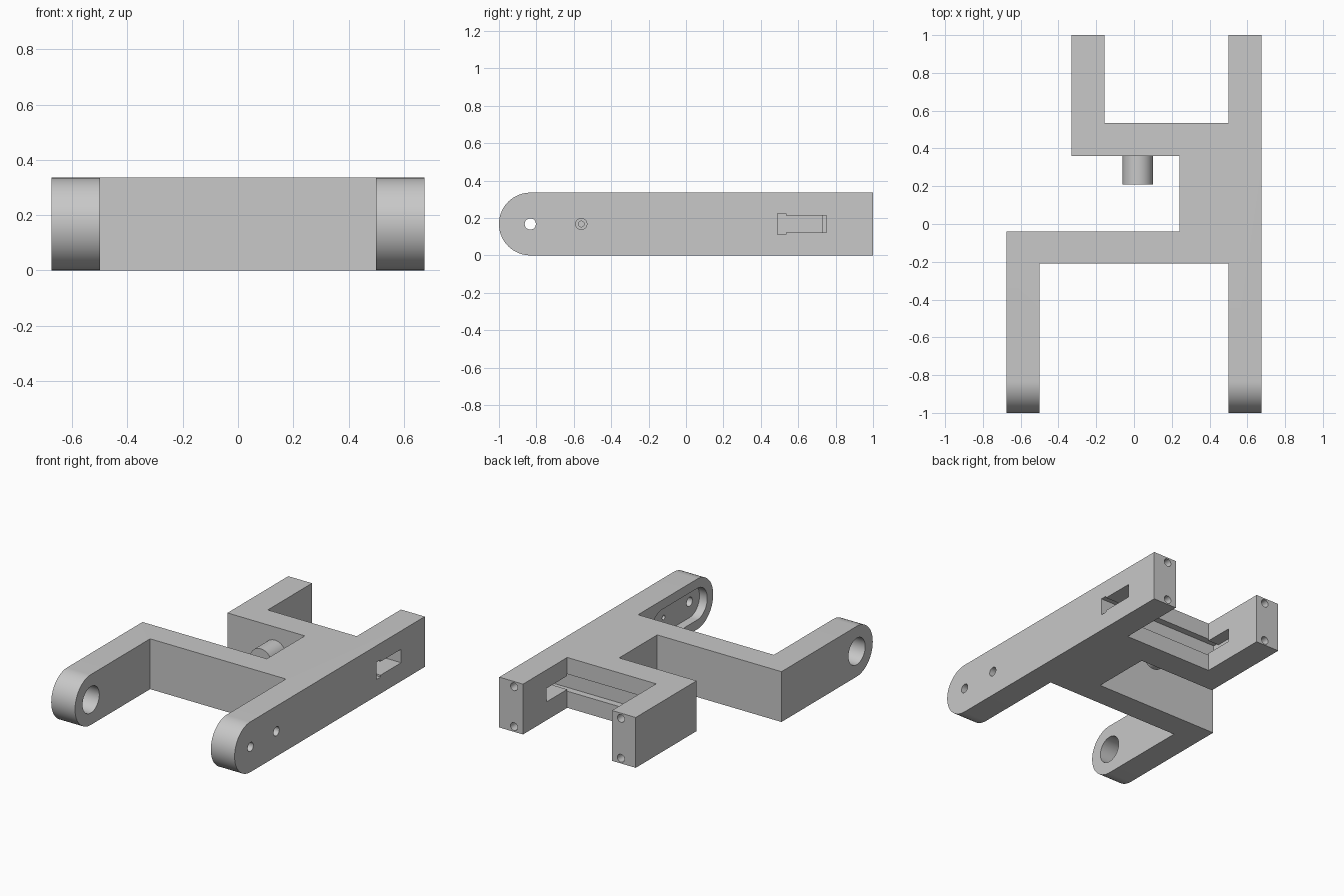
import bpy, bmesh, math
from mathutils import Vector

if "Cube" in bpy.data.objects:
    bpy.data.objects.remove(bpy.data.objects["Cube"], do_unlink=True)

H = 0.335          # thickness of the frame
MID = H / 2
PIVOT = -1 + MID   # y of the rounded leg ends

grey = bpy.data.materials.new("plain grey")
grey.use_nodes = True
grey.diffuse_color = (0.58, 0.58, 0.58, 1)
grey.node_tree.nodes["Principled BSDF"].inputs["Base Color"].default_value = grey.diffuse_color


def prism(name, points, axis, lo, hi):
    """Extrude a 2D outline along an axis; points use the other two axes in order."""
    bm = bmesh.new()

    def place(p):
        c = list(p)
        c.insert("xyz".index(axis), lo)
        return c
    face = bm.faces.new([bm.verts.new(place(p)) for p in points])
    move = Vector([hi - lo if a == axis else 0 for a in "xyz"])
    out = bmesh.ops.extrude_face_region(bm, geom=[face])
    bmesh.ops.translate(bm, vec=move, verts=[v for v in out["geom"] if isinstance(v, bmesh.types.BMVert)])
    bmesh.ops.recalc_face_normals(bm, faces=bm.faces)
    mesh = bpy.data.meshes.new(name)
    bm.to_mesh(mesh)
    bm.free()
    mesh.materials.append(grey)
    obj = bpy.data.objects.new(name, mesh)
    bpy.context.collection.objects.link(obj)
    return obj


def arc(u, v, r, start=0, end=360, n=48):
    steps = n if end - start == 360 else n + 1
    angles = [math.radians(start + (end - start) * i / n) for i in range(steps)]
    return [(u + r * math.cos(a), v + r * math.sin(a)) for a in angles]


def combine(target, tool, operation):
    """Apply one boolean and discard the tool."""
    tool.hide_render = True
    mod = target.modifiers.new("shape", "BOOLEAN")
    mod.operation, mod.solver, mod.object = operation, "EXACT", tool
    bpy.context.view_layer.objects.active = target
    bpy.ops.object.modifier_apply(modifier=mod.name)
    bpy.data.objects.remove(tool, do_unlink=True)


def cut(points, axis, lo, hi):
    combine(frame, prism("cutter", points, axis, lo, hi), "DIFFERENCE")


# Frame: plan outline trimmed by the round-ended side profile
plan = [(-0.675, -1.1), (-0.5, -1.1), (-0.5, -0.21), (0.5, -0.21), (0.5, -1.1),
        (0.675, -1.1), (0.675, 1), (0.5, 1), (0.5, 0.535), (-0.155, 0.535),
        (-0.155, 1), (-0.33, 1), (-0.33, 0.36), (0.24, 0.36), (0.24, -0.04), (-0.675, -0.04)]
frame = prism("frame", plan, "z", -0.1, H + 0.1)
side = [(1.2, H)] + arc(PIVOT, MID, MID, 90, 270) + [(1.2, 0)]
combine(frame, prism("side_profile", side, "x", -1, 1), "INTERSECT")

# Pivot bore in the right leg
cut(arc(PIVOT, MID, 0.088), "x", -0.8, -0.4)

# Rounded pocket inside the left leg, with its two screw holes
pocket = arc(PIVOT, MID, 0.105, 90, 270) + arc(-0.46, MID, 0.105, -90, 90)
cut(pocket, "x", 0.4, 0.557)
cut(arc(PIVOT, MID, 0.03, n=32), "x", 0.45, 0.8)
cut(arc(-0.56, MID, 0.03, n=32), "x", 0.6, 0.8)
cut(arc(-0.56, MID, 0.015, n=32), "x", 0.45, 0.8)


def rect(u0, u1, half):
    return [(u0, MID - half), (u1, MID - half), (u1, MID + half), (u0, MID + half)]


# Slide channel through the left rail, rear bar and into the right rear arm
cut(rect(0.49, 0.535, 0.057), "x", -0.235, 0.8)
cut(rect(0.51, 0.73, 0.045), "x", -0.235, 0.2)
cut(rect(0.51, 0.752, 0.045), "x", 0.1, 0.8)

# Screw holes in the rear ends
for x in (0.566, -0.221):
    for z in (0.035, H - 0.035):
        cut(arc(x, z, 0.026, n=24), "y", 0.8, 1.1)

# Peg on the front of the rear bar
peg = prism("peg", arc(0.02, MID, 0.08), "y", 0.21, 0.36)

for obj in (frame, peg):
    bpy.ops.object.select_all(action="DESELECT")
    obj.select_set(True)
    bpy.context.view_layer.objects.active = obj
    bpy.ops.object.shade_smooth_by_angle(angle=math.radians(30))
